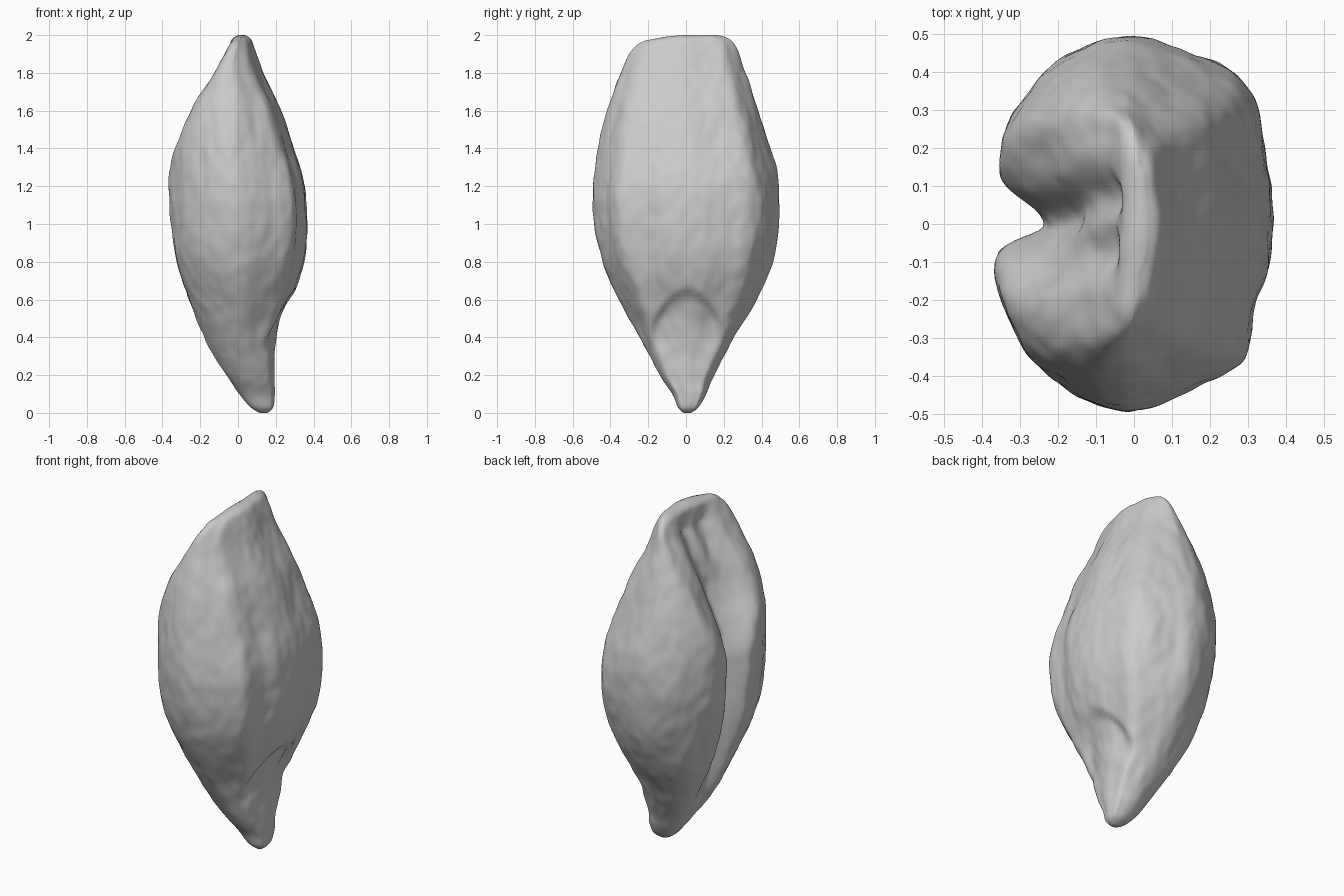
import bpy
import bmesh
import math
from mathutils import Vector, noise

cube = bpy.data.objects.get("Cube")
if cube:
    bpy.data.objects.remove(cube, do_unlink=True)


def smooth(a, b, value):
    t = min(1, max(0, (value - a) / (b - a)))
    return t * t * (3 - 2 * t)


def spline(points, steps, closed=False):
    """Sample a Catmull-Rom curve through the points."""
    pts = [Vector(p) for p in points]
    count = len(pts)

    def pick(i):
        return pts[i % count] if closed else pts[min(max(i, 0), count - 1)]

    out = []
    for i in range(count if closed else count - 1):
        a, b, c, d = (pick(i + k) for k in (-1, 0, 1, 2))
        for s in range(steps):
            t = s / steps
            out.append(0.5 * (2 * b + (c - a) * t + (2 * a - 5 * b + 4 * c - d) * t**2
                              + (3 * b - a - 3 * c + d) * t**3))
    if not closed:
        out.append(pts[-1])
    return out


# Cross-section: broad flattened back at +x, two rounded cheeks at -x
half = [(0.93, 0.42), (0.82, 0.72), (0.45, 0.88), (0, 1), (-0.45, 0.9),
        (-0.77, 0.7), (-0.95, 0.45), (-1, 0.24)]
section = [(1, 0)] + half + [(-0.98, 0)] + [(u, -v) for u, v in reversed(half)]
profile = spline(section, 14, closed=True)

# Outline: height, x range, y range
stations = [
    (0, 0.11, 0.15, -0.02, 0.02), (0.03, 0.06, 0.18, -0.05, 0.06),
    (0.1, 0, 0.19, -0.08, 0.1), (0.2, -0.07, 0.19, -0.15, 0.14),
    (0.4, -0.19, 0.2, -0.25, 0.25), (0.6, -0.27, 0.28, -0.36, 0.37),
    (0.8, -0.33, 0.34, -0.455, 0.45), (1, -0.36, 0.36, -0.495, 0.49),
    (1.2, -0.37, 0.35, -0.5, 0.485), (1.4, -0.36, 0.29, -0.47, 0.44),
    (1.6, -0.29, 0.22, -0.42, 0.375), (1.8, -0.145, 0.13, -0.355, 0.315),
    (1.92, -0.06, 0.085, -0.295, 0.27), (1.98, -0.03, 0.06, -0.23, 0.22),
    (2, 0, 0.03, -0.13, 0.16),
]


def shape(u, v, row):
    z, x0, x1, y0, y1 = row
    upper = smooth(1.15, 1.6, z)
    fade = smooth(0.1, 0.45, z) * (1 - smooth(1.86, 1.98, z))

    # Squarer cheeks near the top, squarer germ at the base, softer front back-edge
    if u < 0:
        u += smooth(1.35, 1.7, z) * (-abs(u) ** 0.6 - u)
    else:
        u += (1 - smooth(0.3, 0.6, z)) * (u ** 0.7 - u)
        u *= 1 - 0.07 * smooth(0.1, 0.6, -v)
    x = (x0 + x1) / 2 + u * (x1 - x0) / 2
    y = (y0 + y1) / 2 + v * (y1 - y0) / 2

    # Rim curling forward at both ends
    x -= 0.45 * y * y * smooth(1.6, 1.95, z)

    # Lengthwise crease, opening into a wrinkled hollow near the top
    belly = smooth(0.2, 0.8, -u)
    d = y + 0.01
    width = (0.08 if d > 0 else 0.04) + upper * (0.12 if d > 0 else 0.13)
    groove = math.exp(-(d / width) ** 2) * belly * fade
    x += groove * (x1 - x0) * (0.16 + 0.13 * upper)
    ripple = math.cos(37 * (y + 0.05) + 1.5 * math.sin(6 * z))
    x -= 0.015 * ripple * upper * belly * fade * math.exp(-(y / 0.2) ** 2)

    # Arched step above the germ on the back
    below = 0.67 - 5 * y * y - z
    step = smooth(0, 0.07, below) * (1 - smooth(0.08, 0.3, below))
    x -= 0.03 * step * smooth(0.3, 0.8, u) * (1 - smooth(0.12, 0.22, abs(y)))

    # Gentle wrinkles in the skin
    rough = noise.noise(Vector((x * 7, y * 7, z * 3)))
    fine = noise.noise(Vector((x * 18, y * 18, z * 12)))
    swell = (0.011 * rough + 0.005 * fine) * smooth(0, 0.3, z) * (1 - smooth(1.8, 2, z) / 2)

    # Crown dips slightly at the front end
    z -= 0.015 * smooth(1.9, 2, z) * smooth(0, 0.2, -y)
    return Vector((x + u * swell, y + v * swell, z))


bm = bmesh.new()
rings = [[bm.verts.new(shape(p[0], p[1], row)) for p in profile]
         for row in spline(stations, 9)]
for low, high in zip(rings, rings[1:]):
    for i in range(len(low)):
        j = (i + 1) % len(low)
        bm.faces.new((low[i], low[j], high[j], high[i]))
bm.faces.new(list(reversed(rings[0])))
bm.faces.new(rings[-1])
bmesh.ops.triangulate(bm, faces=[f for f in bm.faces if len(f.verts) > 4])
bmesh.ops.recalc_face_normals(bm, faces=bm.faces[:])

# Centre on the ground
for axis in (0, 1):
    values = [v.co[axis] for v in bm.verts]
    middle = (min(values) + max(values)) / 2
    for v in bm.verts:
        v.co[axis] -= middle

mesh = bpy.data.meshes.new("grain_kernel")
bm.to_mesh(mesh)
bm.free()
kernel = bpy.data.objects.new("grain_kernel", mesh)
bpy.context.collection.objects.link(kernel)

# Single plain husk colour
husk = bpy.data.materials.new("pale_grey_husk")
husk.use_nodes = True
grey = (0.6, 0.6, 0.6, 1)
husk.diffuse_color = grey
husk.node_tree.nodes["Principled BSDF"].inputs["Base Color"].default_value = grey
mesh.materials.append(husk)

bpy.ops.object.select_all(action="DESELECT")
kernel.select_set(True)
bpy.context.view_layer.objects.active = kernel
bpy.ops.object.shade_smooth_by_angle(angle=math.radians(60))
